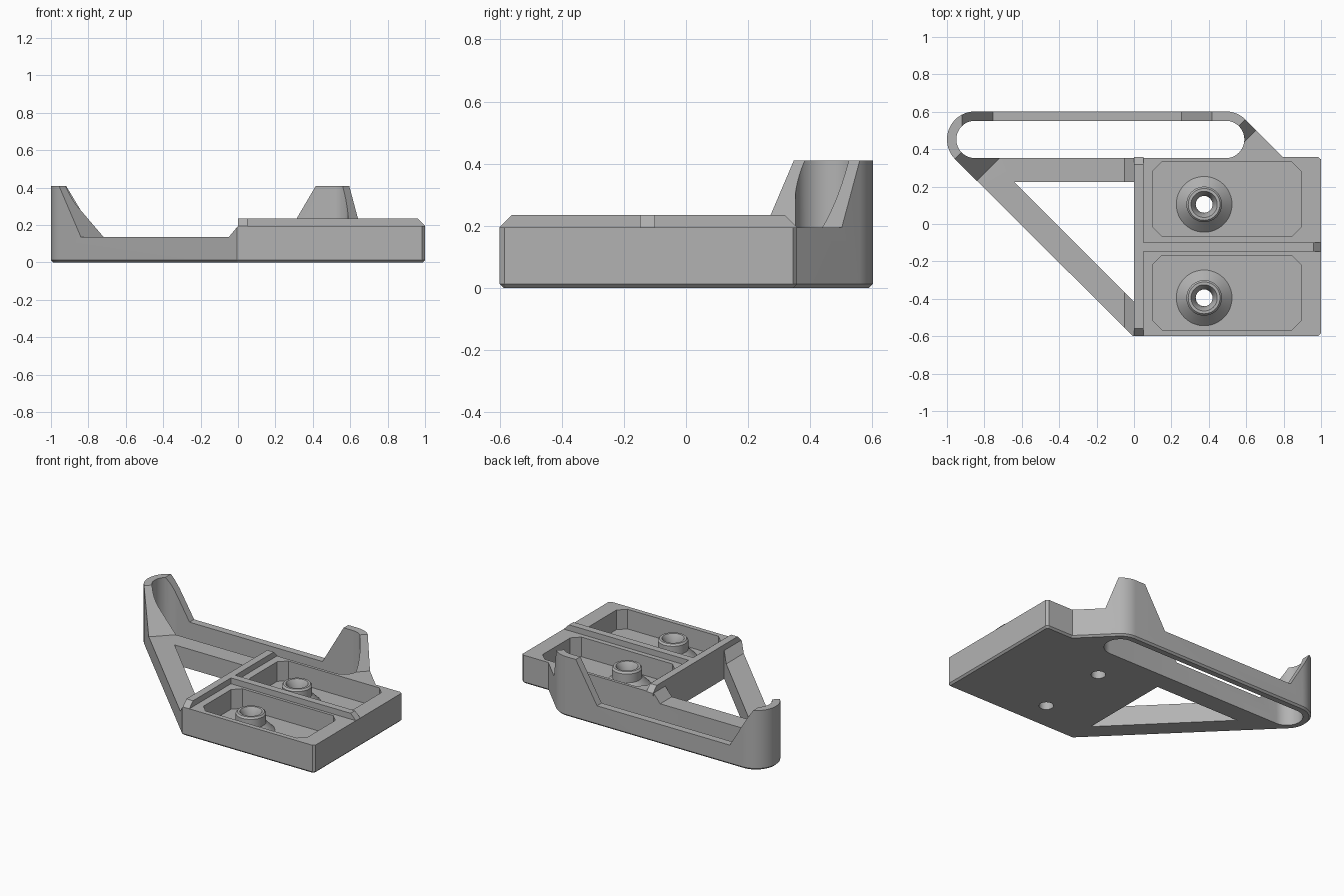
import bpy, bmesh
from math import sin, cos, radians, sqrt
from mathutils import Vector

cube = bpy.data.objects.get("Cube")
if cube:
    bpy.data.objects.remove(cube, do_unlink=True)

grey = bpy.data.materials.new("plain_grey")
grey.use_nodes = True
colour = (0.45, 0.45, 0.45, 1)
grey.diffuse_color = colour
bsdf = next(n for n in grey.node_tree.nodes if n.type == 'BSDF_PRINCIPLED')
bsdf.inputs["Base Color"].default_value = colour

X, Y, Z = Vector((1, 0, 0)), Vector((0, 1, 0)), Vector((0, 0, 1))
DIAG_U = Vector((1, -1, 0)) / 2   # coordinate x - y
DIAG_V = Vector((1, 1, 0)) / 2    # coordinate x + y
ARM, DECK, TOP, HIGH = 0.135, 0.195, 0.41, 0.6
SLOT_Y, LEFT_X, RIGHT_X = 0.452, -0.85, 0.49


def arc(cx, cy, r, a0, a1, n=24):
    angles = [radians(a0 + (a1 - a0) * i / n) for i in range(n + 1)]
    return [(cx + r * cos(a), cy + r * sin(a)) for a in angles]


def prism(name, points, u, v, w, lo, hi, chamfer=0):
    """Extrude a profile in the u, v plane along w from lo to hi."""
    bm = bmesh.new()
    rings = [[bm.verts.new(u * a + v * b + w * h) for a, b in points] for h in (lo, hi)]
    base = bm.faces.new(rings[0])
    bm.faces.new(rings[1])
    n = len(points)
    for i in range(n):
        j = (i + 1) % n
        bm.faces.new((rings[0][i], rings[0][j], rings[1][j], rings[1][i]))
    bmesh.ops.recalc_face_normals(bm, faces=bm.faces)
    if chamfer:
        bmesh.ops.bevel(bm, geom=list(base.edges), offset=chamfer, segments=1, affect='EDGES')
    return finish(name, bm)


def finish(name, bm):
    mesh = bpy.data.meshes.new(name)
    bm.to_mesh(mesh)
    bm.free()
    mesh.materials.append(grey)
    obj = bpy.data.objects.new(name, mesh)
    bpy.context.collection.objects.link(obj)
    return obj


def activate(obj):
    bpy.ops.object.select_all(action='DESELECT')
    obj.select_set(True)
    bpy.context.view_layer.objects.active = obj


def combine(obj, tool, operation='DIFFERENCE'):
    activate(obj)
    mod = obj.modifiers.new("cut", 'BOOLEAN')
    mod.operation, mod.solver, mod.object = operation, 'EXACT', tool
    bpy.ops.object.modifier_apply(modifier=mod.name)
    bpy.data.objects.remove(tool, do_unlink=True)


# Full-height bracket outline with a chamfered underside
outline = [(-0.005, -0.6), (0.985, -0.6), (1, -0.585), (1, 0.345), (0.985, 0.358), (0.796, 0.358)]
outline += arc(RIGHT_X, SLOT_Y, 0.15, 45, 90, 12) + arc(LEFT_X, SLOT_Y, 0.15, 90, 225)
body = prism("bracket_body", outline, X, Y, Z, 0, TOP, 0.012)

# Long slot and triangular opening
slot = arc(RIGHT_X, SLOT_Y, 0.1, -90, 90) + arc(LEFT_X, SLOT_Y, 0.1, 90, 270)
triangle = [(-0.64, 0.225), (0, -0.415), (0, 0.225)]
for shape in (slot, triangle):
    combine(body, prism("opening", shape, X, Y, Z, -0.1, HIGH))

# Back wall dips between the two hooks
dip = [(-0.755, ARM), (0.255, ARM), (0.528, HIGH), (-1.033, HIGH)]
combine(body, prism("back_dip", dip, X, Z, Y, SLOT_Y, 0.8))

# Arms, ramp up to the deck, and the deck itself
deck = [(-0.3, ARM), (-0.05, ARM), (0, DECK), (1.1, DECK), (1.1, HIGH), (-0.3, HIGH)]
combine(body, prism("deck_cut", deck, X, Z, Y, -0.8, 0.44))
arms = [(-0.63, 0.44), (-0.885, 0.185), (-0.885, -0.8), (-0.2, -0.8), (-0.2, 0.44)]
combine(body, prism("arm_cut", arms, X, Y, Z, ARM, HIGH))

# Diagonal slopes on the front of each hook
left_slope = [(-1.07, ARM), (-0.95, ARM), (-0.95, HIGH), (-1.467, HIGH)]
combine(body, prism("left_slope", left_slope, DIAG_U, Z, DIAG_V, -0.8, -0.35))
right_slope = [(0.15, DECK), (0.8, DECK), (0.8, HIGH), (-0.067, HIGH)]
combine(body, prism("right_slope", right_slope, DIAG_U, Z, DIAG_V, 0.9, 1.6))

# Two pockets, each with a screw hole through the floor
FLOOR, BOSS_X = 0.06, 0.375
for y in (0.105, -0.395):
    x0, x1, y0, y1, c = 0.1, 0.892, y - 0.172, y + 0.227, 0.05
    pocket = [(x0 + c, y0), (x1 - c, y0), (x1, y0 + c), (x1, y1 - c),
              (x1 - c, y1), (x0 + c, y1), (x0, y1 - c), (x0, y0 + c)]
    combine(body, prism("pocket", pocket, X, Y, Z, FLOOR, HIGH))
    combine(body, prism("screw_hole", arc(BOSS_X, y, 0.045, 0, 345, 23), X, Y, Z, -0.1, HIGH))

# Raised ribs with sloped ends
low, rise = DECK - 0.02, 0.235
long_rib = [(-0.6, low), (0.358, low), (0.358, DECK), (0.318, rise), (-0.56, rise), (-0.6, DECK)]
cross_rib = [(0.02, low), (1, low), (1, DECK), (0.96, rise), (0.02, rise)]
combine(body, prism("edge_rib", long_rib, Y, Z, X, 0, 0.05), 'UNION')
combine(body, prism("middle_rib", cross_rib, X, Z, Y, -0.148, -0.1), 'UNION')

# Flared hollow bosses, turned around their axes
profile = [(0.15, 0.059), (0.095, 0.115), (0.095, 0.175), (0.085, 0.187),
           (0.07, 0.187), (0.06, 0.17), (0.045, 0.12), (0.045, 0.059)]
bosses = []
for name, y in (("back_boss", 0.105), ("front_boss", -0.395)):
    bm = bmesh.new()
    steps = 48
    rings = [[bm.verts.new((BOSS_X + px, y + py, h)) for px, py in arc(0, 0, r, 0, 352.5, steps - 1)]
             for r, h in profile]
    for k, ring in enumerate(rings):
        other = rings[(k + 1) % len(rings)]
        for i in range(steps):
            j = (i + 1) % steps
            bm.faces.new((ring[i], ring[j], other[j], other[i]))
    bmesh.ops.recalc_face_normals(bm, faces=bm.faces)
    bosses.append(finish(name, bm))

# Smooth the curves, keep the edges sharp
for obj in [body] + bosses:
    activate(obj)
    bpy.ops.object.shade_smooth_by_angle(angle=radians(25))
